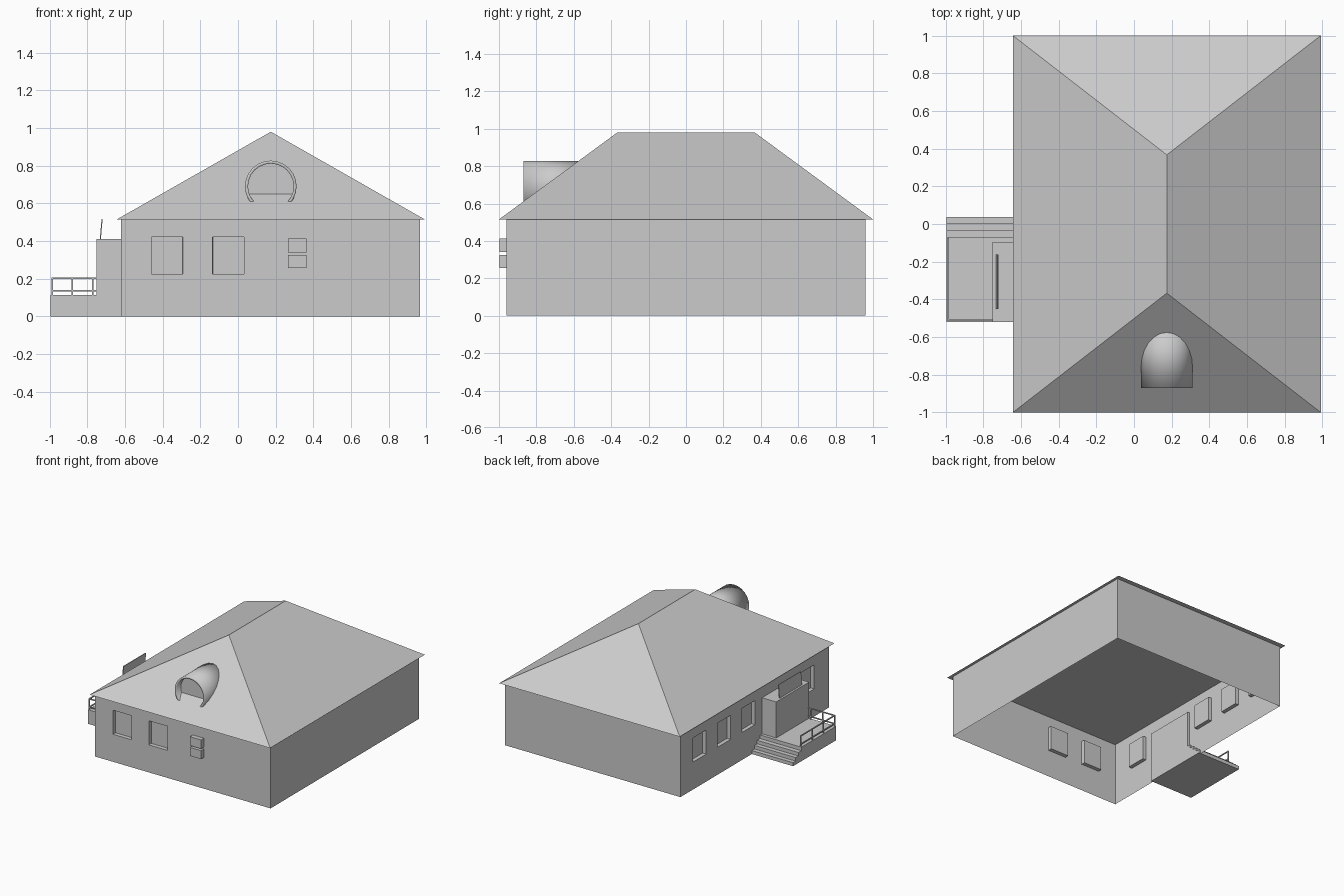
import bpy
import bmesh
from math import radians
from mathutils import Matrix, Vector

if "Cube" in bpy.data.objects:
    bpy.data.objects.remove(bpy.data.objects["Cube"], do_unlink=True)

GREY = (0.6, 0.6, 0.6, 1.0)
grey = bpy.data.materials.new("plain_grey")
grey.use_nodes = True
grey.diffuse_color = GREY
grey.node_tree.nodes["Principled BSDF"].inputs["Base Color"].default_value = GREY


def finish(name, bm):
    mesh = bpy.data.meshes.new(name)
    bm.to_mesh(mesh)
    bm.free()
    mesh.materials.append(grey)
    obj = bpy.data.objects.new(name, mesh)
    bpy.context.collection.objects.link(obj)
    return obj


def box(name, lo, hi, tilt=0):
    lo, hi = Vector(lo), Vector(hi)
    bm = bmesh.new()
    bmesh.ops.create_cube(bm, size=1)
    bmesh.ops.scale(bm, vec=hi - lo, verts=bm.verts)
    bmesh.ops.rotate(bm, matrix=Matrix.Rotation(radians(tilt), 3, "Y"), verts=bm.verts)
    bmesh.ops.translate(bm, vec=(lo + hi) / 2, verts=bm.verts)
    return finish(name, bm)


LEFT, RIGHT, DEPTH, EAVES = -0.622, 0.967, 0.96, 0.515
SILL, LINTEL, WIDTH = 0.225, 0.422, 0.167


def wall(name, start, end, windows=()):
    """Open wall sheet; windows are distances from start to each near edge."""
    start, end = Vector(start), Vector(end)
    along = (end - start).normalized()
    us = sorted([0, (end - start).length] + [u + d for u in windows for d in (0, WIDTH)])
    zs = [0, SILL, LINTEL, EAVES] if windows else [0, EAVES]
    bm = bmesh.new()
    rows = [[bm.verts.new((*(start + along * u), z)) for u in us] for z in zs]
    panes = []
    for r in range(len(zs) - 1):
        for c in range(len(us) - 1):
            face = bm.faces.new((rows[r][c], rows[r][c + 1],
                                 rows[r + 1][c + 1], rows[r + 1][c]))
            if r == 1 and c % 2 == 1:
                panes.append(face)
    bm.normal_update()
    # recessed panes
    if panes:
        bmesh.ops.inset_individual(bm, faces=panes, thickness=0.002, depth=-0.03)
    return finish(name, bm)


# House walls, open underneath
wall("front_wall", (LEFT, -DEPTH), (RIGHT, -DEPTH), [0.162, 0.487])
wall("left_wall", (RIGHT, -DEPTH), (RIGHT, DEPTH))
wall("back_wall", (RIGHT, DEPTH), (LEFT, DEPTH))
wall("right_wall", (LEFT, DEPTH), (LEFT, -DEPTH), [0.165, 0.48, 0.795, 1.56])

# Hipped roof with a flat underside
RIDGE_X, HALF_W, RIDGE_Y, RIDGE_Z = 0.174, 0.817, 0.367, 0.98
bm = bmesh.new()
eaves = [bm.verts.new((RIDGE_X + sx * HALF_W, sy, EAVES))
         for sx, sy in ((-1, -1), (1, -1), (1, 1), (-1, 1))]
ridge = [bm.verts.new((RIDGE_X, y, RIDGE_Z)) for y in (-RIDGE_Y, RIDGE_Y)]
a, b, c, d = eaves
for corners in ((a, b, ridge[0]), (b, c, ridge[1], ridge[0]), (c, d, ridge[1]),
                (d, a, ridge[0], ridge[1]), (d, c, b, a)):
    bm.faces.new(corners)
finish("hipped_roof", bm)

# Round dormer sunk into the front slope
DORMER_Z, DORMER_R = 0.69, 0.137
upright = Matrix.Rotation(radians(90), 4, "X")
bm = bmesh.new()
bmesh.ops.create_cone(bm, cap_ends=False, segments=24, radius1=DORMER_R,
                      radius2=DORMER_R, depth=0.34,
                      matrix=Matrix.Translation((RIDGE_X, -0.70, DORMER_Z)) @ upright)
dormer = finish("dormer_barrel", bm)
shell = dormer.modifiers.new("thickness", "SOLIDIFY")
shell.thickness = 0.016
shell.offset = -1
bpy.ops.object.select_all(action="DESELECT")
dormer.select_set(True)
bpy.context.view_layer.objects.active = dormer
bpy.ops.object.shade_smooth_by_angle(angle=radians(35))

bm = bmesh.new()
bmesh.ops.create_circle(bm, cap_ends=True, segments=24, radius=DORMER_R - 0.008,
                        matrix=Matrix.Translation((RIDGE_X, -0.815, DORMER_Z)) @ upright)
finish("dormer_window", bm)

# Two wall-hung cooling units
for name, z0, z1 in (("lower", 0.256, 0.325), ("upper", 0.34, 0.413)):
    box(name + "_cooling_unit", (0.264, -0.997, z0), (0.364, -DEPTH, z1))

# Porch platform and steps as one stepped profile
OUT, INNER, FRONT, FLOOR = -0.995, -0.605, -0.52, 0.115
tread_ends = [-0.07, -0.032, 0.003, 0.037]
profile = [(FRONT, 0), (FRONT, FLOOR)]
for i, y in enumerate(tread_ends):
    profile += [(y, FLOOR * (4 - i) / 4), (y, FLOOR * (3 - i) / 4)]
bm = bmesh.new()
side = bm.faces.new([bm.verts.new((OUT, y, z)) for y, z in profile])
extruded = bmesh.ops.extrude_face_region(bm, geom=[side], use_keep_orig=True)
bmesh.ops.translate(bm, vec=(INNER - OUT, 0, 0),
                    verts=[v for v in extruded["geom"] if isinstance(v, bmesh.types.BMVert)])
bmesh.ops.recalc_face_normals(bm, faces=bm.faces)
finish("porch_and_steps", bm)

# Entrance block and leaning panel above it
box("entrance_block", (-0.75, FRONT, FLOOR), (INNER, -0.095, 0.41))
box("entrance_panel", (-0.729, -0.452, 0.408), (-0.723, -0.162, 0.517), tilt=5)

# Porch railing: two rails per side with slim posts
T, TOP = 0.008, 0.207
X0, Y0 = -0.99, FRONT + 0.004
for name, z in (("lower", 0.132), ("upper", TOP - T)):
    box(name + "_rail_outer", (X0, Y0, z), (X0 + T, -0.075, z + T))
    box(name + "_rail_front", (X0, Y0, z), (-0.75, Y0 + T, z + T))
posts = [(X0 + i * 0.107, Y0) for i in range(3)]
posts += [(X0, Y0 + i * 0.145) for i in range(1, 4)]
for x, y in posts:
    box("railing_post", (x, y, FLOOR), (x + T, y + T, TOP))
